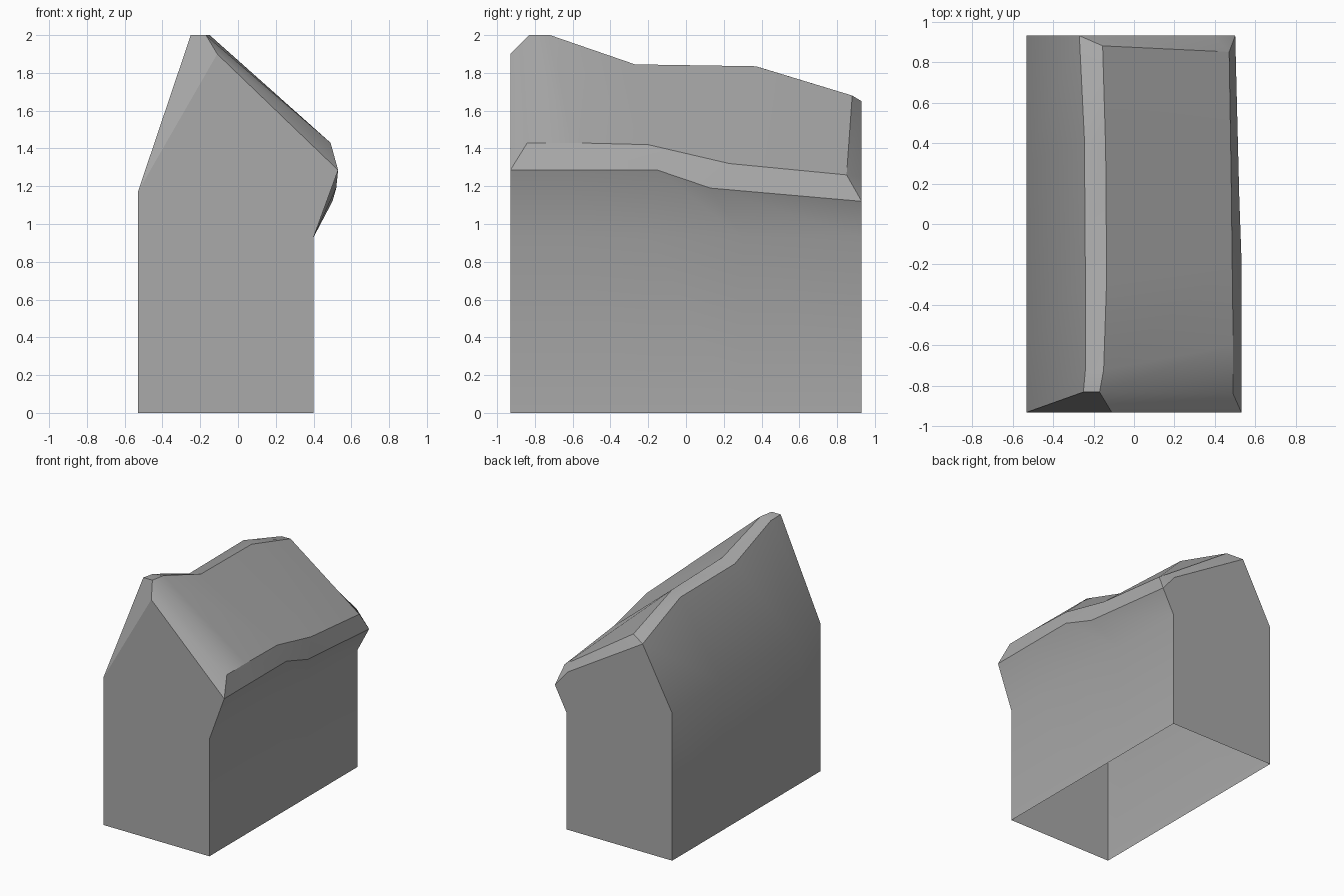
import bpy
import bmesh
import math

cube = bpy.data.objects.get("Cube")
if cube:
    bpy.data.objects.remove(cube, do_unlink=True)

# One plain colour for the whole shell
grey = bpy.data.materials.new("plain_grey")
grey.use_nodes = True
colour = (0.4, 0.4, 0.4, 1.0)
grey.diffuse_color = colour
grey.node_tree.nodes["Principled BSDF"].inputs["Base Color"].default_value = colour

bm = bmesh.new()
LENGTH_STATIONS = (-0.93, -0.6, -0.2, 0.3, 0.93)


def rail(points):
    """Add a line of vertices running from front to back."""
    return [bm.verts.new(p) for p in points]


def straight_rail(x, z):
    return rail([(x, y, z) for y in LENGTH_STATIONS])


def skin(rail_a, rail_b):
    """Span two neighbouring rails with a strip of quads."""
    for i in range(len(rail_a) - 1):
        bm.faces.new((rail_a[i], rail_a[i + 1], rail_b[i + 1], rail_b[i]))


# Walls
left_base = straight_rail(-0.53, 0)
left_top = straight_rail(-0.53, 1.17)
right_top = straight_rail(0.40, 0.93)
right_base = straight_rail(0.40, 0)

# Sagging ridge, with a narrow flat cap
ridge_left = rail([(-0.25, -0.83, 2.0), (-0.24, -0.72, 1.99), (-0.24, -0.27, 1.82),
                   (-0.245, 0.42, 1.82), (-0.27, 0.93, 1.65)])
ridge_right = rail([(-0.17, -0.83, 2.0), (-0.15, -0.72, 2.0), (-0.135, -0.27, 1.845),
                    (-0.14, 0.37, 1.835), (-0.155, 0.88, 1.68)])

# Overhanging eave, with a slanted edge
eave_upper = rail([(0.49, -0.84, 1.43), (0.49, -0.6, 1.43), (0.485, -0.2, 1.42),
                   (0.48, 0.23, 1.32), (0.47, 0.85, 1.26)])
eave_lower = rail([(0.53, -0.93, 1.285), (0.53, -0.6, 1.285), (0.53, -0.15, 1.285),
                   (0.52, 0.13, 1.19), (0.50, 0.93, 1.12)])

rails = [left_base, left_top, ridge_left, ridge_right,
         eave_upper, eave_lower, right_top, right_base]
for a, b in zip(rails, rails[1:]):
    skin(a, b)

# Front gable and the bevelled roof edge above it
peak = bm.verts.new((-0.11, -0.93, 1.90))
bm.faces.new((left_base[0], left_top[0], peak, eave_lower[0], right_top[0], right_base[0]))
bm.faces.new((left_top[0], ridge_left[0], ridge_right[0], peak))
bm.faces.new((peak, ridge_right[0], eave_upper[0], eave_lower[0]))

# Back gable and its bevelled roof edge
bend = bm.verts.new((0.39, 0.93, 1.25))
bm.faces.new((left_base[-1], left_top[-1], ridge_left[-1], bend,
              eave_lower[-1], right_top[-1], right_base[-1]))
bm.faces.new((ridge_left[-1], ridge_right[-1], eave_upper[-1], bend))
bm.faces.new((bend, eave_upper[-1], eave_lower[-1]))

# Shell, open underneath
bmesh.ops.recalc_face_normals(bm, faces=bm.faces)
mesh = bpy.data.meshes.new("house_shell")
bm.to_mesh(mesh)
bm.free()
mesh.materials.append(grey)
house = bpy.data.objects.new("house_shell", mesh)
bpy.context.collection.objects.link(house)

bpy.ops.object.select_all(action='DESELECT')
house.select_set(True)
bpy.context.view_layer.objects.active = house
bpy.ops.object.shade_smooth_by_angle(angle=math.radians(30))
